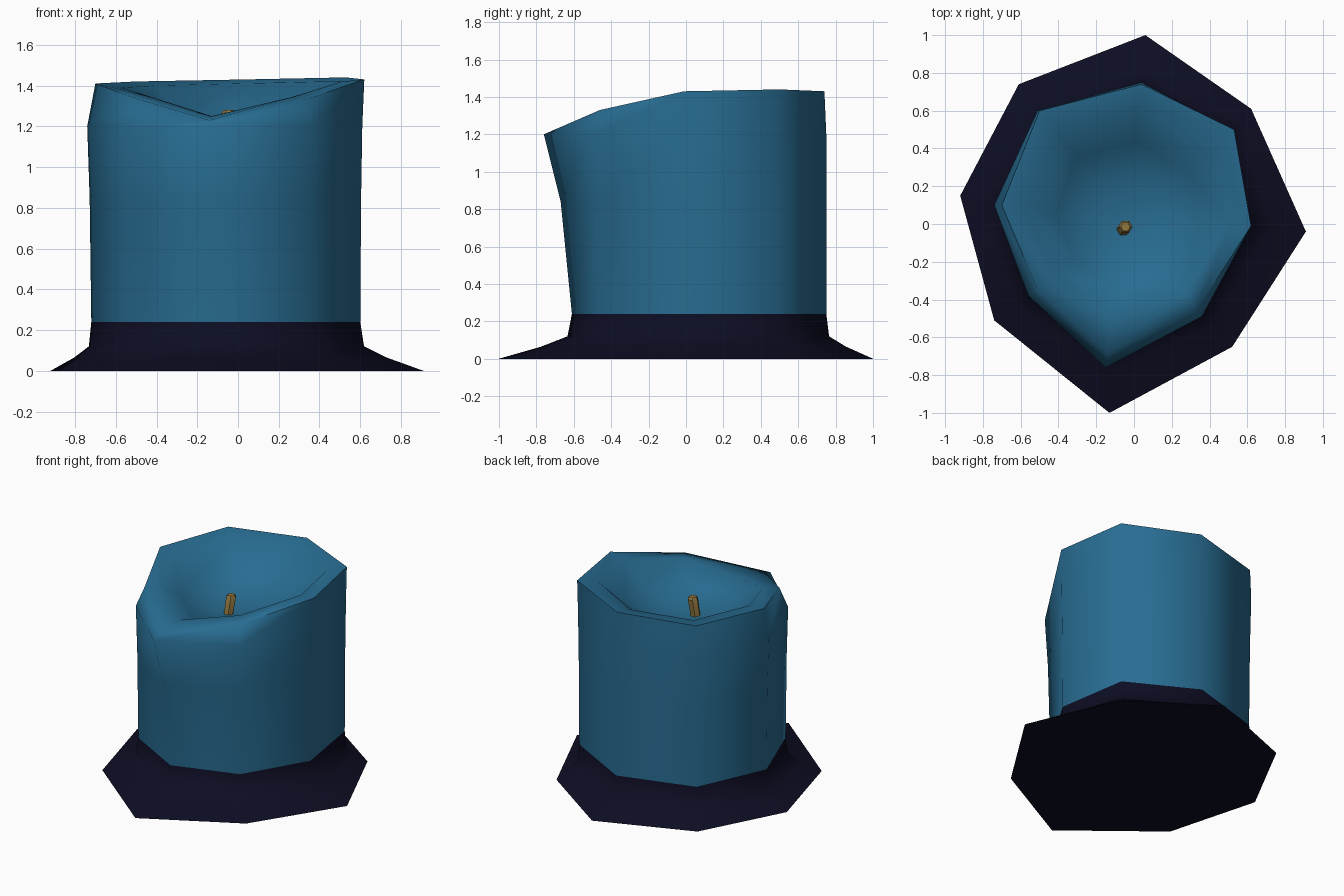
import bpy, bmesh, math
from mathutils import Vector

if "Cube" in bpy.data.objects:
    bpy.data.objects.remove(bpy.data.objects["Cube"])


def material(name, rgb):
    m = bpy.data.materials.new(name)
    m.diffuse_color = (*rgb, 1)
    m.use_nodes = True
    m.node_tree.nodes["Principled BSDF"].inputs["Base Color"].default_value = m.diffuse_color
    return m


teal = material("teal_wax", (0.021, 0.15, 0.285))
navy = material("dark_navy", (0.004, 0.004, 0.017))
tan = material("tan_wick", (0.28, 0.18, 0.05))


def loft(name, rings, mat, cap_start=False, cap_end=False, tip=None, angle=65):
    """Skin a stack of rings that all have the same number of points."""
    bm = bmesh.new()
    vs = [[bm.verts.new(p) for p in r] for r in rings]
    n = len(rings[0])
    for a, b in zip(vs, vs[1:]):
        for i in range(n):
            j = (i + 1) % n
            bm.faces.new((a[i], a[j], b[j], b[i]))
    if cap_start:
        bm.faces.new(vs[0][::-1])
    if cap_end:
        bm.faces.new(vs[-1])
    if tip:
        t = bm.verts.new(tip)
        for i in range(n):
            bm.faces.new((vs[-1][i], vs[-1][(i + 1) % n], t))
    me = bpy.data.meshes.new(name)
    bm.to_mesh(me)
    bm.free()
    me.polygons.foreach_set("use_smooth", [True] * len(me.polygons))
    me.set_sharp_from_angle(angle=math.radians(angle))
    me.materials.append(mat)
    ob = bpy.data.objects.new(name, me)
    bpy.context.collection.objects.link(ob)
    return ob


def ring(pts, z):
    return [Vector((x, y, z)) for x, y in pts]


def mix(a, b, t, z=None):
    out = [p.lerp(q, t) for p, q in zip(a, b)]
    if z is not None:
        for p in out:
            p.z = z
    return out


# irregular octagons, counter-clockwise starting at the front point
foot = ring([(-.13, -1), (.52, -.65), (.91, -.04), (.62, .61),
             (.06, 1), (-.61, .74), (-.92, .15), (-.74, -.51)], 0)
wall = ring([(-.12, -.61), (.34, -.46), (.60, -.02), (.52, .49),
             (.04, .75), (-.50, .59), (-.72, .10), (-.54, -.38)], .24)
shoulder = ring([(-.15, -.76), (.36, -.49), (.61, -.02), (.53, .49),
                 (.04, .75), (-.51, .60), (-.74, .10), (-.56, -.38)], 1.2)
rim = [Vector(p) for p in [
    (-.14, -.69, 1.23), (.33, -.46, 1.33), (.62, -.01, 1.43), (.53, .50, 1.44),
    (.04, .74, 1.43), (-.50, .60, 1.42), (-.70, .10, 1.41), (-.51, -.35, 1.34)]]
lip = [Vector(p) for p in [
    (-.13, -.48, 1.25), (.27, -.36, 1.345), (.51, .0, 1.42), (.43, .40, 1.42),
    (.02, .62, 1.41), (-.41, .50, 1.40), (-.57, .08, 1.39), (-.43, -.27, 1.345)]]

# flared wax pool at the foot
loft("wax_base", [foot, mix(wall, foot, .42, .065), mix(wall, foot, .06, .12), wall],
     navy, cap_start=True)

# candle body with the hollowed top
centre = Vector((-.05, 0, 1.14))
hollow = ring([(p.x, p.y) for p in mix(lip, [centre] * 8, .3)], 1.24)
hollow[0].z = 1.19
pool = mix(lip, [centre] * 8, .62, 1.16)
loft("candle_body", [wall, mix(wall, shoulder, .4, .84), shoulder, rim, lip, hollow, pool],
     teal, tip=centre)

# short leaning wick
def wick_ring(x, y, r, z):
    return ring([(x + r * math.cos(k * math.pi / 3), y + r * math.sin(k * math.pi / 3))
                 for k in range(6)], z)


loft("wick", [wick_ring(-.06, -.03, .034, 1.12), wick_ring(-.045, -.015, .037, 1.265),
              wick_ring(-.045, -.015, .025, 1.28)], tan, True, True, angle=40)
